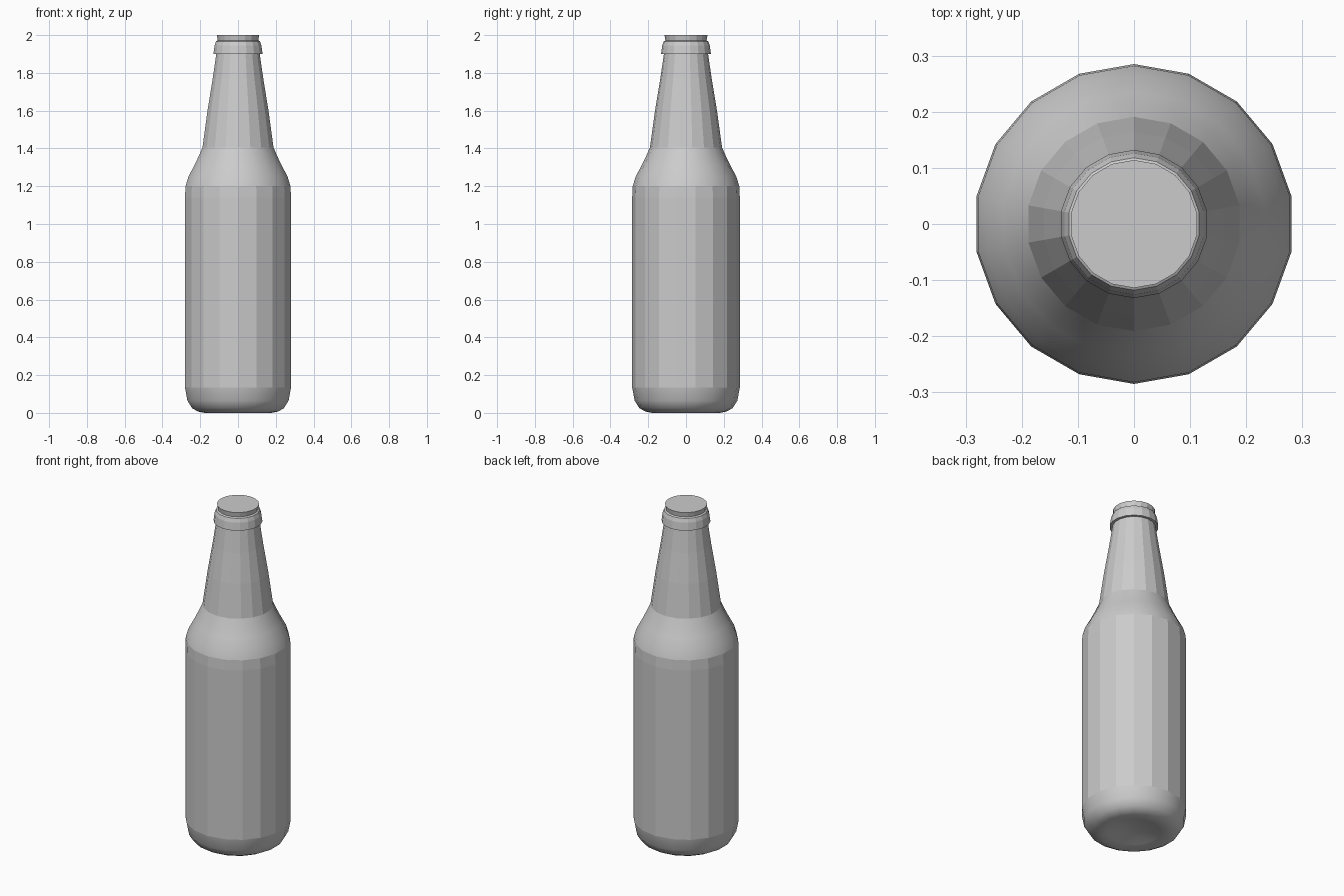
import bpy, bmesh
from math import pi, cos, sin

if "Cube" in bpy.data.objects:
    bpy.data.objects.remove(bpy.data.objects["Cube"])

SIDES = 18


def lathe(name, profile):
    """Spin (radius, z, smooth band above) points around z; zero radius closes to a pole."""
    bm = bmesh.new()
    rings = []
    for r, z, _ in profile:
        n = 1 if r == 0 else SIDES
        rings.append([bm.verts.new((r * cos(pi / 2 + 2 * pi * i / SIDES),
                                    r * sin(pi / 2 + 2 * pi * i / SIDES), z)) for i in range(n)])
    for (lo, hi), point in zip(zip(rings, rings[1:]), profile):
        for i in range(SIDES):
            j = (i + 1) % SIDES
            if len(lo) == 1:
                face = bm.faces.new((lo[0], hi[j], hi[i]))
            else:
                face = bm.faces.new((lo[i], lo[j], hi[j], hi[i]))
            face.smooth = point[2]
    # flat cap over the mouth
    bm.faces.new(rings[-1])
    bmesh.ops.recalc_face_normals(bm, faces=bm.faces)
    mesh = bpy.data.meshes.new(name)
    bm.to_mesh(mesh)
    bm.free()
    obj = bpy.data.objects.new(name, mesh)
    bpy.context.collection.objects.link(obj)
    return obj


S, F = True, False
lathe("bottle", [
    # dished base and rounded heel
    (0, 0.03, S), (0.08, 0.024, S), (0.14, 0.008, S), (0.18, 0.0, S),
    (0.215, 0.007, S), (0.247, 0.025, S), (0.272, 0.065, S),
    # faceted body
    (0.285, 0.135, F), (0.285, 1.14, F),
    # smooth shoulder
    (0.282, 1.2, S), (0.267, 1.25, S), (0.235, 1.31, S), (0.213, 1.355, S),
    # faceted neck
    (0.191, 1.405, F), (0.164, 1.6, F), (0.136, 1.77, F),
    # collar and lip
    (0.117, 1.9, F), (0.132, 1.9, F), (0.126, 1.945, F), (0.118, 1.967, F),
    (0.109, 1.972, F), (0.114, 2.0, F),
])
